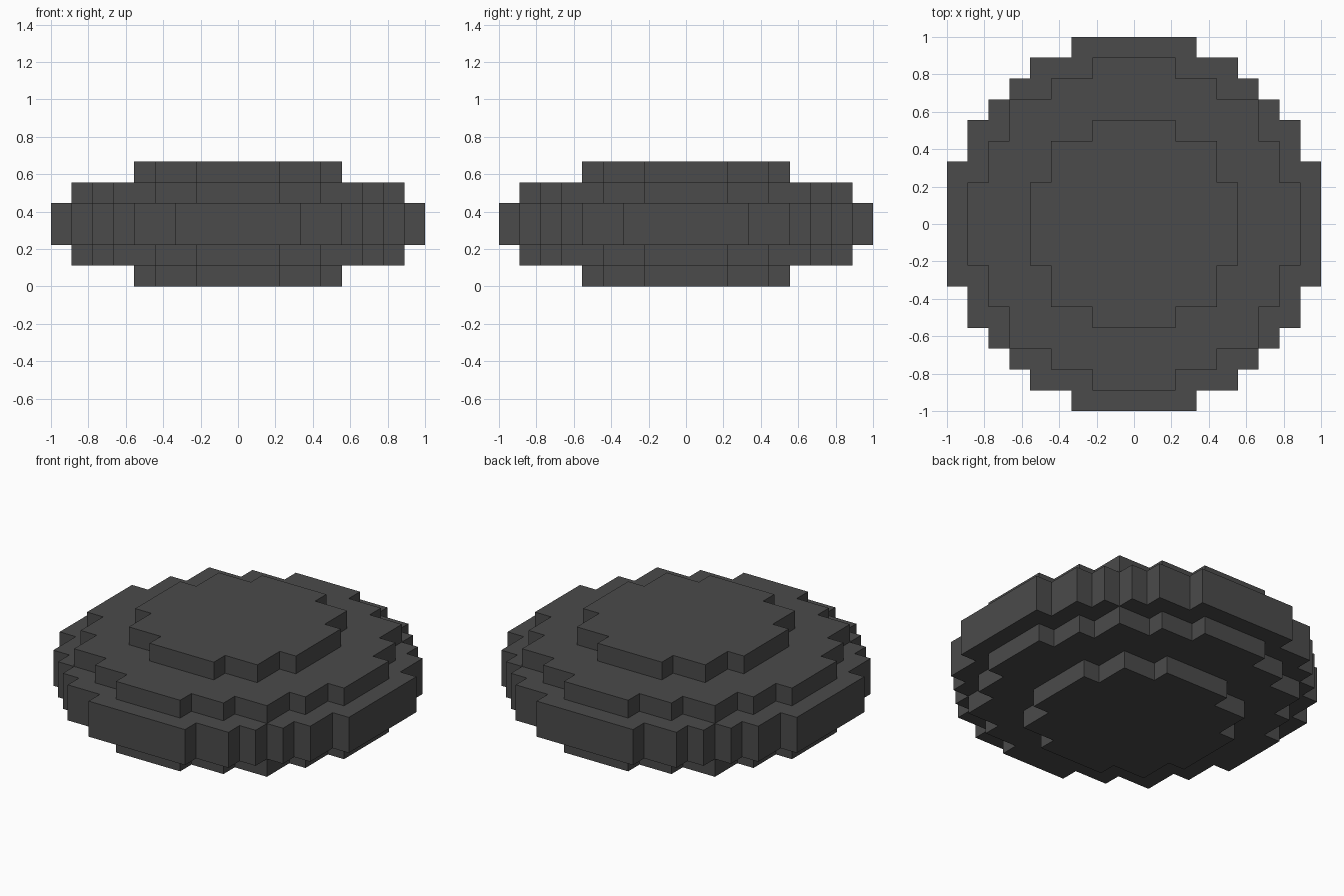
import bpy
import bmesh

cube = bpy.data.objects.get("Cube")
if cube:
    bpy.data.objects.remove(cube, do_unlink=True)

U = 1 / 9  # size of one block

# Single dark grey material
COLOR = (0.07, 0.07, 0.07, 1)
mat = bpy.data.materials.new("dark_grey")
mat.use_nodes = True
mat.diffuse_color = COLOR
bsdf = next(n for n in mat.node_tree.nodes if n.type == 'BSDF_PRINCIPLED')
bsdf.inputs["Base Color"].default_value = COLOR


def stepped_outline(corners):
    """Turn one quadrant's outer corners into a full blocky circle."""
    quarter = [corners[0]]
    for (x0, y0), (x1, y1) in zip(corners, corners[1:]):
        quarter += [(x0, y1), (x1, y1)]
    outline = []
    for _ in range(4):
        outline += quarter
        quarter = [(y, -x) for x, y in quarter]
    return outline


def stepped_disc(name, corners, z0, z1):
    """Extrude a blocky circle from z0 to z1, all measured in blocks."""
    bm = bmesh.new()
    base = bm.faces.new([bm.verts.new((x * U, y * U, z0 * U))
                         for x, y in stepped_outline(corners)])
    ext = bmesh.ops.extrude_face_region(bm, geom=[base], use_keep_orig=True)
    top = [v for v in ext["geom"] if isinstance(v, bmesh.types.BMVert)]
    bmesh.ops.translate(bm, verts=top, vec=(0, 0, (z1 - z0) * U))
    bmesh.ops.recalc_face_normals(bm, faces=bm.faces[:])
    mesh = bpy.data.meshes.new(name)
    bm.to_mesh(mesh)
    bm.free()
    mesh.materials.append(mat)
    obj = bpy.data.objects.new(name, mesh)
    bpy.context.scene.collection.objects.link(obj)
    return obj


# Nested discs: each wider one is thinner, giving steps above and below
stepped_disc("core_disc", [(2, 5), (4, 4), (5, 2)], 0, 6)
stepped_disc("middle_disc", [(2, 8), (4, 7), (6, 6), (7, 4), (8, 2)], 1, 5)
stepped_disc("rim_disc", [(3, 9), (5, 8), (6, 7), (7, 6), (8, 5), (9, 3)], 2, 4)
